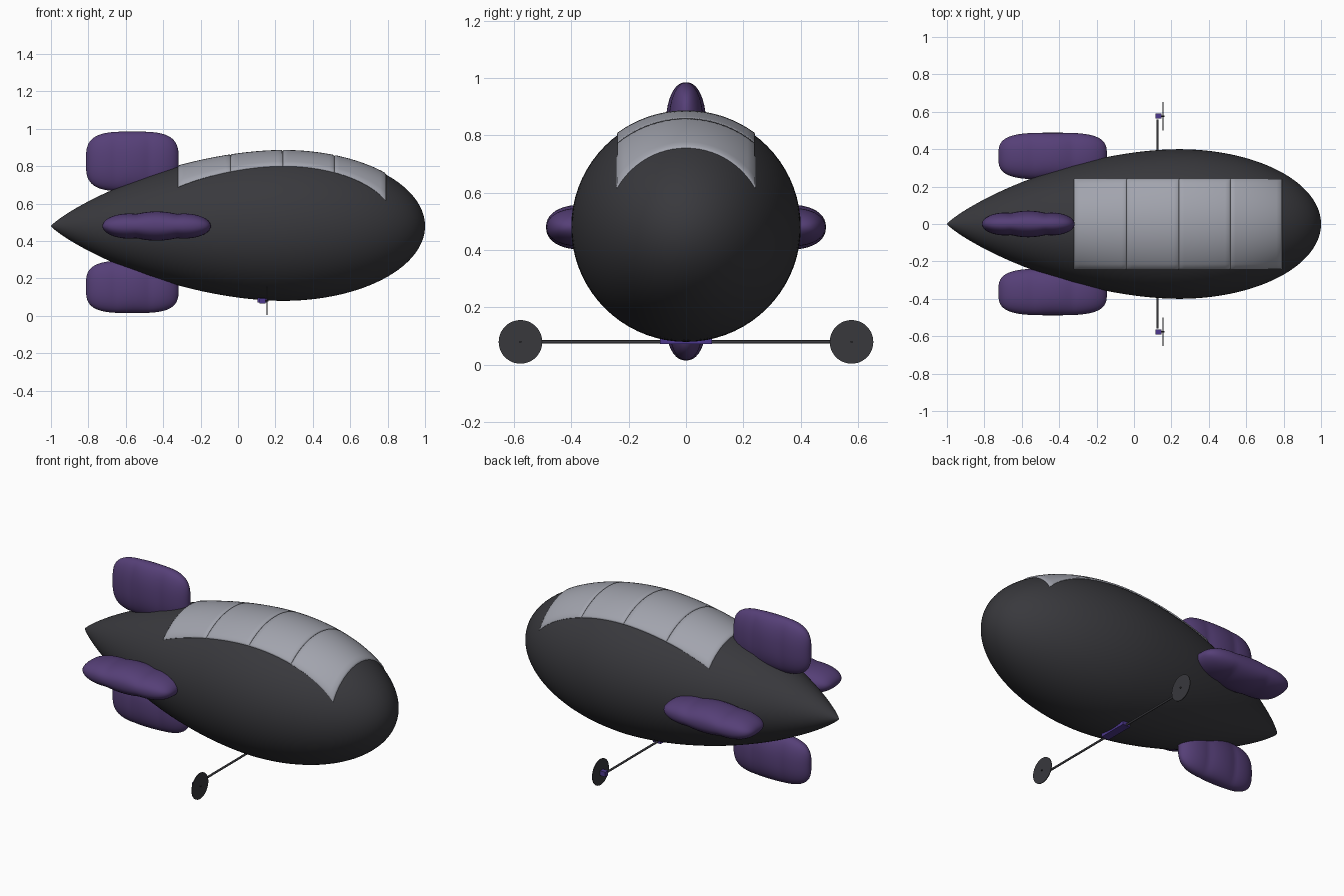
import bpy, bmesh, math
from mathutils import Matrix, Vector

if "Cube" in bpy.data.objects:
    bpy.data.objects.remove(bpy.data.objects["Cube"])

AXIS_Z = 0.48


def material(name, rgb):
    m = bpy.data.materials.new(name)
    m.diffuse_color = (*rgb, 1)
    m.use_nodes = True
    m.node_tree.nodes["Principled BSDF"].inputs["Base Color"].default_value = m.diffuse_color
    return m


CHARCOAL = material("charcoal", (0.040, 0.040, 0.046))
SILVER = material("silver", (0.36, 0.37, 0.42))
PURPLE = material("purple", (0.092, 0.050, 0.185))
VIOLET = material("violet", (0.075, 0.040, 0.27))


def finish(bm, name, mat, smooth=40):
    bmesh.ops.recalc_face_normals(bm, faces=bm.faces)
    me = bpy.data.meshes.new(name)
    bm.to_mesh(me)
    bm.free()
    ob = bpy.data.objects.new(name, me)
    bpy.context.collection.objects.link(ob)
    me.materials.append(mat)
    if smooth:
        bpy.ops.object.select_all(action='DESELECT')
        ob.select_set(True)
        bpy.context.view_layer.objects.active = ob
        bpy.ops.object.shade_smooth_by_angle(angle=math.radians(smooth))
    return ob


def loft(bm, rings, closed=True):
    """Skin a list of point rings with quads."""
    rows = [[bm.verts.new(p) for p in ring] for ring in rings]
    n = len(rows[0])
    for a, b in zip(rows, rows[1:]):
        for i in range(n if closed else n - 1):
            j = (i + 1) % n
            bm.faces.new((a[i], a[j], b[j], b[i]))
    return rows


def hull_radius(x):
    if x >= 0.24:
        return 0.4 * math.sqrt(max(0, 1 - ((x - 0.24) / 0.76) ** 2))
    return 0.4 * max(0, 1 - ((0.24 - x) / 1.24) ** 1.8) ** 0.85


# Hull: teardrop of revolution along x
bm = bmesh.new()
N, R = 72, 64
rings = []
for k in range(R + 1):
    x = -math.cos(math.pi * k / R)
    r = max(hull_radius(x), 1e-5)
    rings.append([(x, r * math.cos(2 * math.pi * i / N),
                   AXIS_Z + r * math.sin(2 * math.pi * i / N)) for i in range(N)])
loft(bm, rings)
bmesh.ops.remove_doubles(bm, verts=bm.verts, dist=1e-4)
finish(bm, "hull", CHARCOAL)

# Roof panels: four raised silver sheets that follow the hull, with grooves between
LIMITS = (-0.32, -0.04, 0.24, 0.515, 0.79)
HALF, LIFT = 0.24, 0.007
for p, (x0, x1) in enumerate(zip(LIMITS, LIMITS[1:])):
    bm = bmesh.new()
    stations = [(x0, -0.012), (x0, 0.002), (x0 + 0.006, LIFT)]
    stations += [(x0 + (x1 - x0) * k / 10, LIFT) for k in range(1, 10)]
    stations += [(x1 - 0.006, LIFT), (x1, 0.002), (x1, -0.012)]
    columns = [(-HALF, -0.012), (-HALF, 0.002)]
    columns += [(-HALF + 0.006 + (2 * HALF - 0.012) * k / 20, LIFT) for k in range(21)]
    columns += [(HALF, 0.002), (HALF, -0.012)]
    rings = []
    for x, lift_x in stations:
        r = hull_radius(x)
        ring = []
        for y, lift_y in columns:
            a = math.asin(y / r)
            rr = r + min(lift_x, lift_y)
            ring.append((x, rr * math.sin(a), AXIS_Z + rr * math.cos(a)))
        rings.append(ring)
    loft(bm, rings, closed=False)
    finish(bm, f"roof_panel_{p + 1}", SILVER, 60)


# Inflated tail fins: three merged lobes along the length
def lobes(u):
    mid = math.sqrt(max(0, 1 - (u / 0.65) ** 2))
    side = 0.86 * math.sqrt(max(0, 1 - ((abs(u) - 0.5) / 0.5) ** 2))
    return max(mid, side)


def fin(name, centre, length, span, thick, turn):
    bm = bmesh.new()
    rings = []
    for k in range(49):
        u = -math.cos(math.pi * k / 48)
        h = span * max(0, 1 - abs(u) ** 3.4) ** (1 / 3.4)
        t = thick * lobes(u)
        ring = []
        for i in range(40):
            a = 2 * math.pi * i / 40
            c, s = math.cos(a), math.sin(a)
            ring.append((length * u, t * math.copysign(abs(c) ** 0.9, c),
                         h * math.copysign(abs(s) ** 0.9, s)))
        rings.append(ring)
    loft(bm, rings)
    bmesh.ops.remove_doubles(bm, verts=bm.verts, dist=1e-4)
    bm.transform(Matrix.Translation(centre) @ Matrix.Rotation(turn, 4, 'X'))
    finish(bm, name, PURPLE, 50)


fin("top_fin", (-0.565, 0, 0.825), 0.248, 0.16, 0.071, 0)
fin("bottom_fin", (-0.565, 0, 0.155), 0.248, 0.14, 0.071, 0)
for side, label in ((-1, "front"), (1, "back")):
    fin(f"{label}_side_fin", (-0.435, side * 0.363, AXIS_Z), 0.29, 0.125, 0.078, math.pi / 2)


# Propeller rig under the hull
def rod(name, a, b, radius, mat, sides=16):
    a, b = Vector(a), Vector(b)
    d = b - a
    bm = bmesh.new()
    bmesh.ops.create_cone(bm, cap_ends=True, segments=sides, radius1=radius,
                          radius2=radius, depth=d.length)
    bm.transform(Matrix.Translation((a + b) / 2) @ d.to_track_quat('Z', 'Y').to_matrix().to_4x4())
    finish(bm, name, mat)


def box(name, centre, size, mat):
    bm = bmesh.new()
    bmesh.ops.create_cube(bm, size=1)
    bm.transform(Matrix.Translation(centre) @ Matrix.Diagonal((*size, 1)))
    finish(bm, name, mat, 0)


PZ = 0.08
rod("cross_rod", (0.125, -0.56, PZ), (0.125, 0.56, PZ), 0.006, CHARCOAL)
box("rod_mount", (0.128, 0, 0.084), (0.05, 0.18, 0.024), VIOLET)
for side, label in ((-1, "front"), (1, "back")):
    y = side * 0.577
    box(f"{label}_motor", (0.131, y, PZ), (0.034, 0.028, 0.028), VIOLET)
    rod(f"{label}_motor_shaft", (0.145, y, PZ), (0.163, y, PZ), 0.004, CHARCOAL)
    rod(f"{label}_propeller_disc", (0.153, y, PZ), (0.157, y, PZ), 0.076, CHARCOAL, 48)
